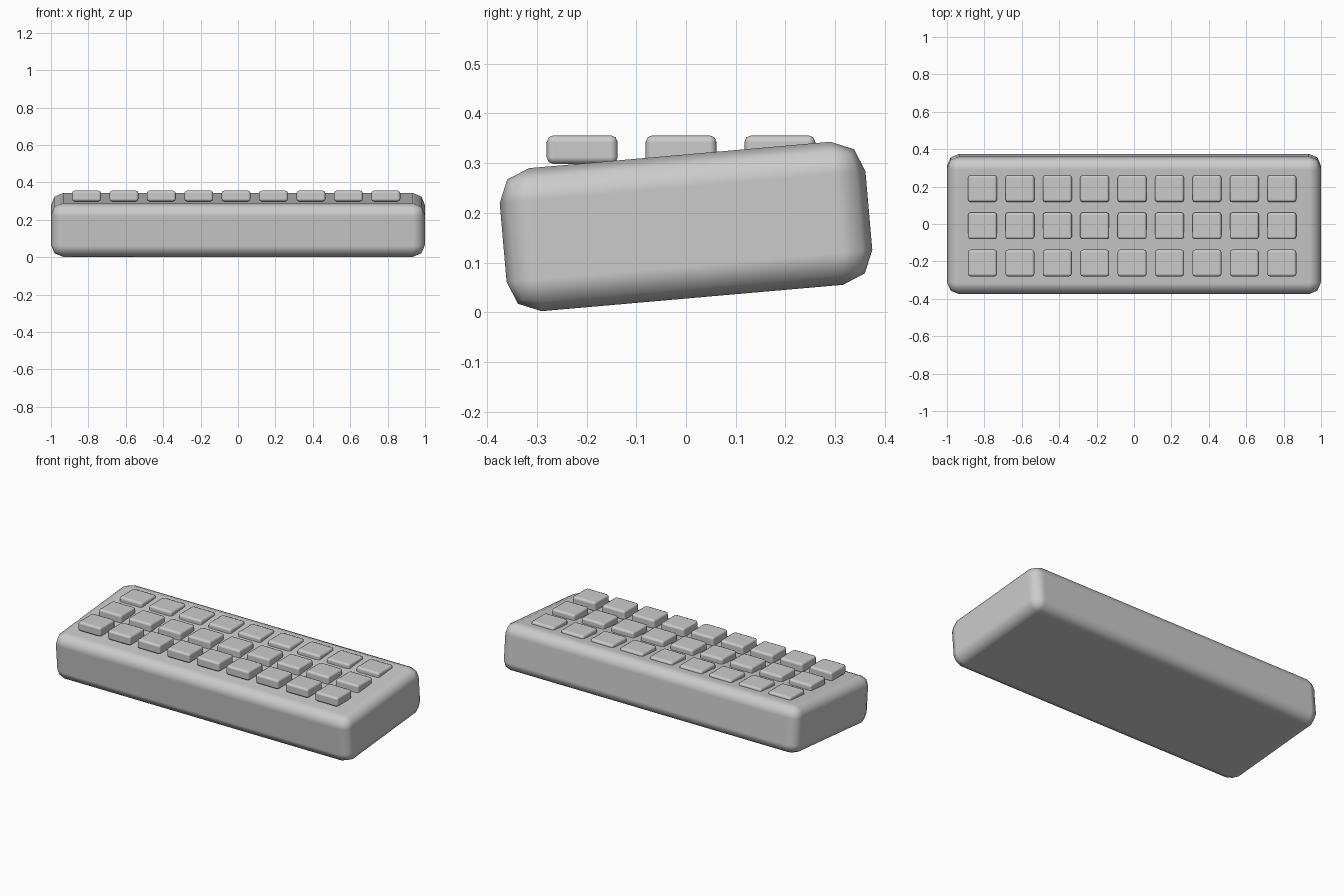
import bpy, math

if "Cube" in bpy.data.objects:
    bpy.data.objects.remove(bpy.data.objects["Cube"])


def rounded_box(name, size, loc, bevel, tilt=0.0):
    """Box with a two-segment rounded edge."""
    bpy.ops.mesh.primitive_cube_add(size=1, location=loc)
    ob = bpy.context.object
    ob.name = name
    ob.scale = size
    bpy.ops.object.transform_apply(location=False, rotation=False, scale=True)
    ob.rotation_euler.x = tilt
    mod = ob.modifiers.new("rounded_edges", 'BEVEL')
    mod.width = bevel
    mod.segments = 2
    mod.limit_method = 'NONE'
    mod.harden_normals = True
    for p in ob.data.polygons:
        p.use_smooth = True
    return ob


# Tilted case
rounded_box("case", (2.0, 0.739, 0.289), (0, 0, 0.1725), 0.065, math.radians(5))

# Level key caps: 3 rows of 9
for row in range(3):
    for col in range(9):
        x = -0.81 + 0.2 * col
        y = -0.209 + 0.199 * row
        rounded_box(f"key_{row + 1}_{col + 1}", (0.155, 0.143, 0.058),
                    (x, y, 0.327), 0.014)
